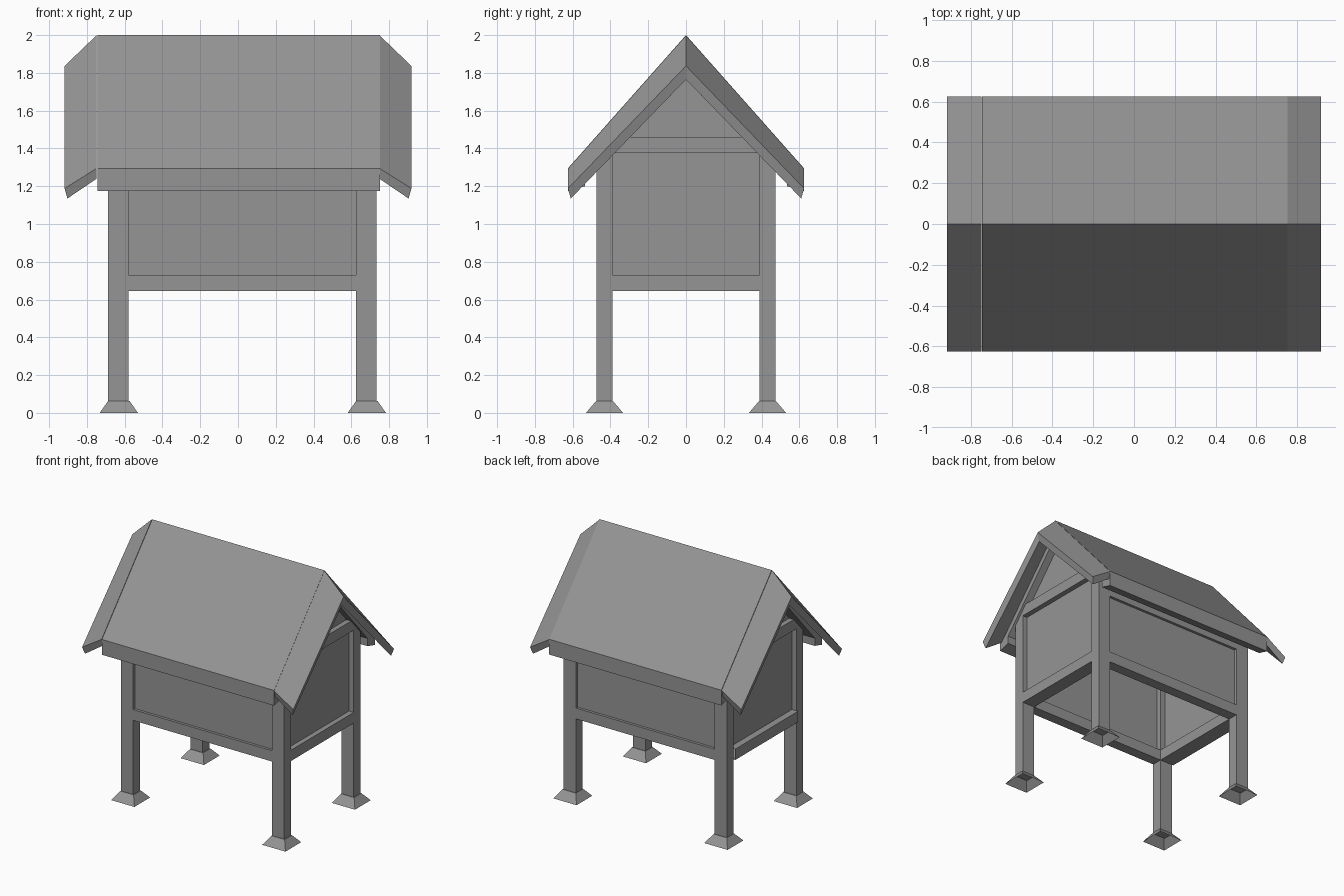
import bpy, bmesh

cube = bpy.data.objects.get("Cube")
if cube:
    bpy.data.objects.remove(cube, do_unlink=True)

grey = bpy.data.materials.new("plain_grey")
grey.use_nodes = True
COLOUR = (0.3, 0.3, 0.3, 1)
grey.diffuse_color = COLOUR
grey.node_tree.nodes["Principled BSDF"].inputs["Base Color"].default_value = COLOUR


def loft(name, ring_a, ring_b, cap_a=True, cap_b=True):
    """Join two matching outlines, closing either end if wanted."""
    bm = bmesh.new()
    a = [bm.verts.new(p) for p in ring_a]
    b = [bm.verts.new(p) for p in ring_b]
    n = len(a)
    for i in range(n):
        j = (i + 1) % n
        bm.faces.new((a[i], a[j], b[j], b[i]))
    if cap_a:
        bm.faces.new(a)
    if cap_b:
        bm.faces.new(b)
    bmesh.ops.recalc_face_normals(bm, faces=bm.faces)
    mesh = bpy.data.meshes.new(name)
    bm.to_mesh(mesh)
    bm.free()
    mesh.materials.append(grey)
    obj = bpy.data.objects.new(name, mesh)
    bpy.context.collection.objects.link(obj)


def rectangle(cx, cy, hx, hy, z):
    return [(cx + sx * hx, cy + sy * hy, z) for sx, sy in ((-1, -1), (1, -1), (1, 1), (-1, 1))]


def box(name, x0, x1, y0, y1, z0, z1):
    plan = ((x0 + x1) / 2, (y0 + y1) / 2, (x1 - x0) / 2, (y1 - y0) / 2)
    loft(name, rectangle(*plan, z0), rectangle(*plan, z1))


def extrude_x(name, profile, x0, x1):
    loft(name, [(x0, y, z) for y, z in profile], [(x1, y, z) for y, z in profile])


# Frame extents
X_IN = {"left": 0.625, "right": -0.58}
X_OUT = {"left": 0.733, "right": -0.688}
RAIL_OUT = {"left": 0.733, "right": -0.701}
SIGN = {"left": 1, "right": -1}
Y_IN, Y_OUT = 0.39, 0.473
RAIL_LOW, RAIL_TOP = 0.645, 0.73
DEPTHS = {"front": -1, "back": 1}

# Posts and hollow flared feet
for side, s in SIGN.items():
    for end, sy in DEPTHS.items():
        xs = sorted((X_IN[side], X_OUT[side]))
        ys = sorted((sy * Y_IN, sy * Y_OUT))
        box(f"{end}_{side}_post", *xs, *ys, 0.06, 1.43)
        cx, cy = sum(xs) / 2 + 0.003, sum(ys) / 2
        loft(f"{end}_{side}_foot", rectangle(cx, cy, 0.101, 0.098, 0),
             rectangle(cx, cy, 0.057, 0.045, 0.063), cap_a=False)

# Long walls: bottom rail, thin top rail and recessed panel
for end, sy in DEPTHS.items():
    span = (X_IN["right"], X_IN["left"])
    box(f"{end}_bottom_rail", *span, *sorted((sy * Y_IN, sy * Y_OUT)), RAIL_LOW, RAIL_TOP)
    box(f"{end}_top_rail", *span, *sorted((sy * 0.45, sy * Y_OUT)), 1.2, 1.42)
    box(f"{end}_panel", *span, *sorted((sy * 0.43, sy * 0.452)), RAIL_TOP - 0.01, 1.42)

# End walls: open-ended bottom rail, gable beam and recessed gable panel
gable = [(-Y_IN, 0.72), (Y_IN, 0.72), (Y_IN, 1.45), (0, 1.9), (-Y_IN, 1.45)]
for side, s in SIGN.items():
    section = [(x, z) for x, z in ((X_IN[side], RAIL_LOW), (RAIL_OUT[side], RAIL_LOW),
                                   (RAIL_OUT[side], RAIL_TOP), (X_IN[side], RAIL_TOP))]
    loft(f"{side}_bottom_rail", [(x, -Y_IN, z) for x, z in section],
         [(x, Y_IN, z) for x, z in section], cap_a=False, cap_b=False)
    box(f"{side}_gable_beam", *sorted((X_IN[side], X_OUT[side])), -Y_IN, Y_IN, 1.375, 1.46)
    face = X_OUT[side] - s * 0.04
    extrude_x(f"{side}_gable_panel", gable, face, face - s * 0.025)

# Main gabled roof with boxed eaves
half = [(0.625, 1.295), (0.625, 1.175), (0.535, 1.2), (0.535, 1.26)]
roof = [(0, 2)] + half + [(0, 1.86)] + [(-y, z) for y, z in reversed(half)]
extrude_x("main_roof", roof, -0.745, 0.752)

# Sloping end flaps: inner and outer outlines of one half, mirrored
flap_inner = [(0.748, 0, 2), (0.748, 0.625, 1.295), (0.748, 0.61, 1.24), (0.748, 0, 1.92)]
flap_outer = [(0.918, 0, 1.837), (0.918, 0.625, 1.188), (0.903, 0.61, 1.135), (0.903, 0, 1.765)]
for side, s in SIGN.items():
    for end, sy in DEPTHS.items():
        rings = [[(s * x, sy * y, z) for x, y, z in ring] for ring in (flap_inner, flap_outer)]
        loft(f"{end}_{side}_roof_flap", *rings)
